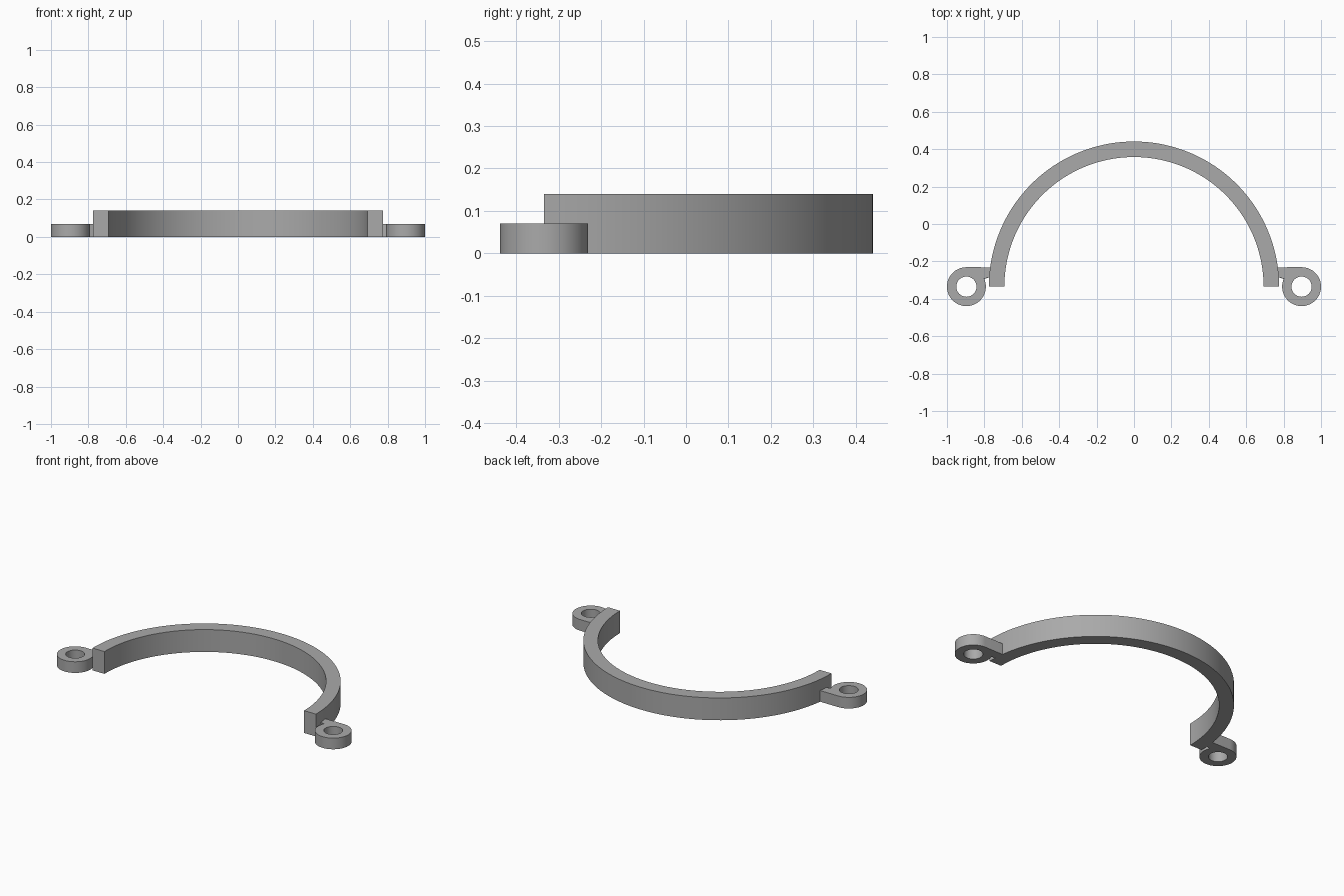
import bpy, bmesh
from math import sin, cos, pi, sqrt

cube = bpy.data.objects.get("Cube")
if cube:
    bpy.data.objects.remove(cube, do_unlink=True)

BASE_Y = -0.335              # line through the arch centre and both holes
R_OUT, R_IN = 0.776, 0.693   # arch radii
EAR_X, EAR_R, HOLE_R = 0.896, 0.104, 0.054

grey = bpy.data.materials.new("plain grey")
grey.use_nodes = True
colour = (0.4, 0.4, 0.4, 1)
grey.diffuse_color = colour
grey.node_tree.nodes["Principled BSDF"].inputs["Base Color"].default_value = colour


def band(name, outer, inner, height, closed):
    """Solid strip between two matching outlines, standing on the ground."""
    bm = bmesh.new()
    rows = [[bm.verts.new((x, y, z)) for x, y in line]
            for line, z in ((outer, 0), (outer, height), (inner, height), (inner, 0))]
    n = len(outer)
    for i in range(n if closed else n - 1):
        j = (i + 1) % n
        for k in range(4):
            a, b = rows[k], rows[(k + 1) % 4]
            bm.faces.new((a[i], a[j], b[j], b[i]))
    if not closed:
        bm.faces.new([r[0] for r in rows])
        bm.faces.new([r[-1] for r in rows])
    bmesh.ops.recalc_face_normals(bm, faces=bm.faces)
    mesh = bpy.data.meshes.new(name)
    bm.to_mesh(mesh)
    bm.free()
    mesh.materials.append(grey)
    obj = bpy.data.objects.new(name, mesh)
    bpy.context.collection.objects.link(obj)
    bpy.ops.object.select_all(action='DESELECT')
    obj.select_set(True)
    bpy.context.view_layer.objects.active = obj
    bpy.ops.object.shade_smooth_by_angle(angle=pi / 6)
    return obj


def arc(cx, r, angles):
    return [(cx + r * cos(a), BASE_Y + r * sin(a)) for a in angles]


# Half-round arch
sweep = [pi * i / 96 for i in range(97)]
band("arch", arc(0, R_OUT, sweep), arc(0, R_IN, sweep), 0.14, False)

# Screw ears: round tabs whose rear inner side runs straight into the arch
turn = [2 * pi * i / 72 for i in range(72)]
outline = []
for a, (x, y) in zip(turn, arc(EAR_X, EAR_R, turn)):
    if pi / 2 < a < pi * 0.84:
        x = sqrt(R_OUT ** 2 - (y - BASE_Y) ** 2) - 0.004
    outline.append((x, y))
ears = band("screw_ears", outline, arc(EAR_X, HOLE_R, turn), 0.07, True)
mirror = ears.modifiers.new("other side", 'MIRROR')
mirror.use_mirror_merge = False
